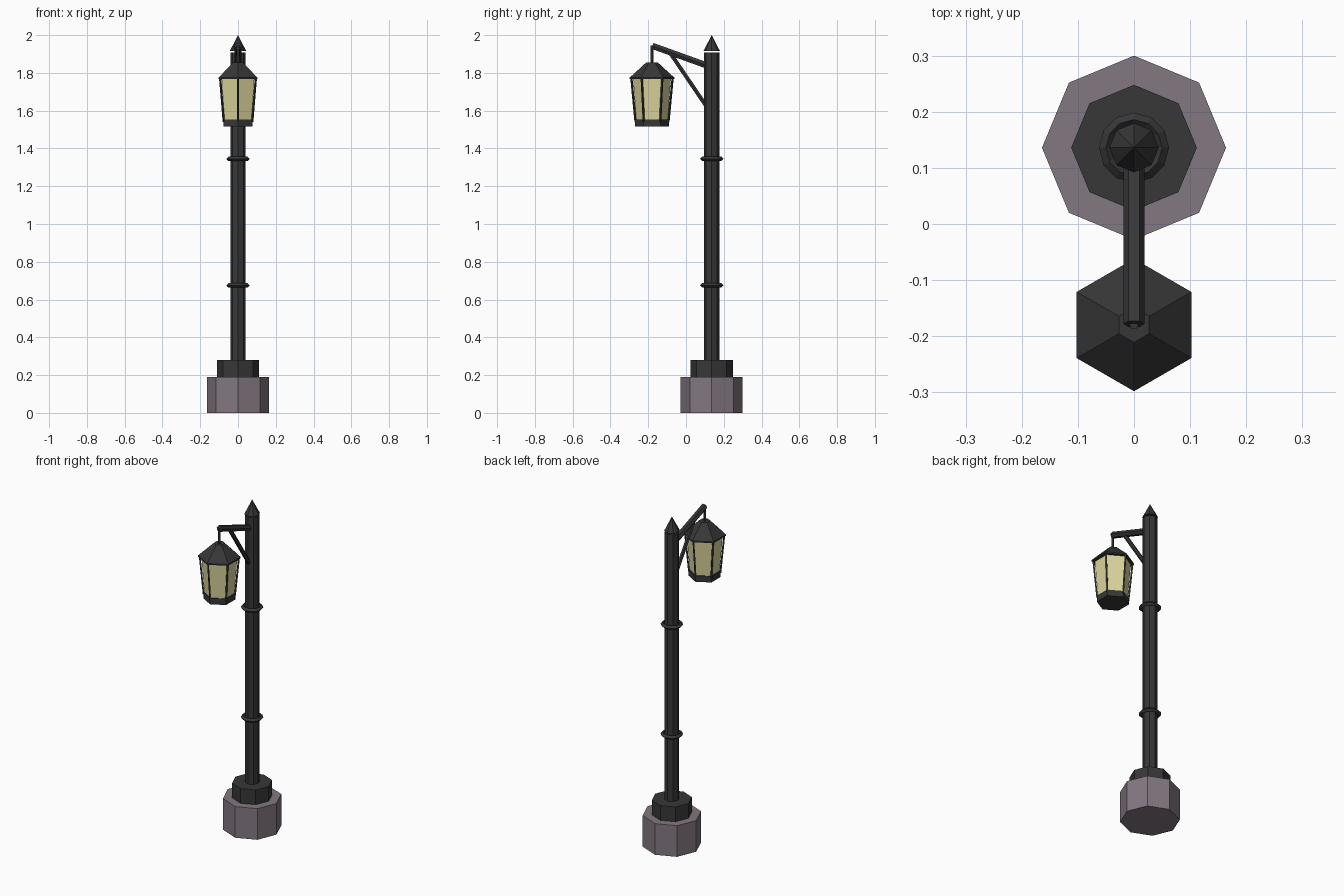
import bpy, bmesh, math
from mathutils import Vector

if "Cube" in bpy.data.objects:
    bpy.data.objects.remove(bpy.data.objects["Cube"])


def material(name, rgb):
    m = bpy.data.materials.new(name)
    lin = [((c / 255 + 0.055) / 1.055) ** 2.4 for c in rgb]
    m.diffuse_color = (*lin, 1)
    m.use_nodes = True
    m.node_tree.nodes["Principled BSDF"].inputs["Base Color"].default_value = m.diffuse_color
    return m


iron = material("dark iron", (55, 55, 55))
stone = material("purple grey stone", (131, 119, 129))
glass = material("pale yellow glass", (221, 213, 157))


def finish(name, bm, mat):
    bmesh.ops.recalc_face_normals(bm, faces=bm.faces)
    me = bpy.data.meshes.new(name)
    bm.to_mesh(me)
    bm.free()
    me.materials.append(mat)
    ob = bpy.data.objects.new(name, me)
    bpy.context.collection.objects.link(ob)
    return ob


def lathe(name, mat, y, profile, sides, phase=0, closed=False):
    """Faceted solid of revolution about a vertical axis; profile is (radius, z)."""
    bm = bmesh.new()
    rings = []
    for r, z in profile:
        if r == 0:
            rings.append([bm.verts.new((0, y, z))] * sides)
            continue
        angles = [math.radians(phase) + math.tau * i / sides for i in range(sides)]
        rings.append([bm.verts.new((r * math.cos(a), y + r * math.sin(a), z)) for a in angles])
    pairs = list(zip(rings, rings[1:] + rings[:1])) if closed else list(zip(rings, rings[1:]))
    for a, b in pairs:
        for i in range(sides):
            j = (i + 1) % sides
            bm.faces.new(list(dict.fromkeys((a[i], a[j], b[j], b[i]))))
    if not closed:
        for ring, (r, z) in ((rings[0], profile[0]), (rings[-1], profile[-1])):
            if r > 0:
                bm.faces.new(ring)
    return finish(name, bm, mat)


def bar(name, mat, p, q, r, sides):
    """Straight faceted rod between two points."""
    p, q = Vector(p), Vector(q)
    d = (q - p).normalized()
    u = Vector((1, 0, 0))
    u = (u - d * u.dot(d)).normalized()
    v = d.cross(u)
    bm = bmesh.new()
    ends = []
    for c in (p, q):
        ends.append([bm.verts.new(c + r * (u * math.cos(math.tau * i / sides)
                                           + v * math.sin(math.tau * i / sides)))
                     for i in range(sides)])
    for i in range(sides):
        j = (i + 1) % sides
        bm.faces.new((ends[0][i], ends[0][j], ends[1][j], ends[1][i]))
    for e in ends:
        bm.faces.new(e)
    return finish(name, bm, mat)


PY, LY = 0.136, -0.18   # pole and lantern axes

# Base, pole and finial
lathe("stone_base", stone, PY, [(0.164, 0), (0.164, 0.19)], 8)
lathe("pole_foot", iron, PY, [(0.112, 0.19), (0.112, 0.28)], 8)
lathe("pole", iron, PY, [(0.041, 0.28), (0.041, 1.907)], 8)
lathe("finial", iron, PY, [(0.044, 1.915), (0, 2.0)], 8)

# Collars on the pole
for i, z in enumerate((0.675, 1.345)):
    lathe(f"pole_collar_{i + 1}", iron, PY,
          [(0.0625, z), (0.05, z + 0.012), (0.038, z), (0.05, z - 0.012)], 12, closed=True)

# Arm, brace and hanger
bar("arm", iron, (0, 0.125, 1.834), (0, -0.178, 1.943), 0.019, 6)
bar("brace", iron, (0, 0.11, 1.62), (0, -0.08, 1.90), 0.012, 6)
bar("hanger", iron, (0, LY, 1.85), (0, LY, 1.945), 0.008, 6)

# Lantern
lathe("lantern_roof", iron, LY, [(0.118, 1.767), (0.118, 1.775), (0.031, 1.855)], 6, 30)
lathe("lantern_glass", glass, LY, [(0.083, 1.55), (0.1, 1.77)], 6, 30)
lathe("lantern_floor", iron, LY, [(0.089, 1.515), (0.089, 1.552)], 6, 30)
for i in range(6):
    a = math.radians(30 + 60 * i)
    c, s = math.cos(a), math.sin(a)
    bar(f"lantern_post_{i + 1}", iron, (0.087 * c, LY + 0.087 * s, 1.54),
        (0.109 * c, LY + 0.109 * s, 1.772), 0.006, 4)
